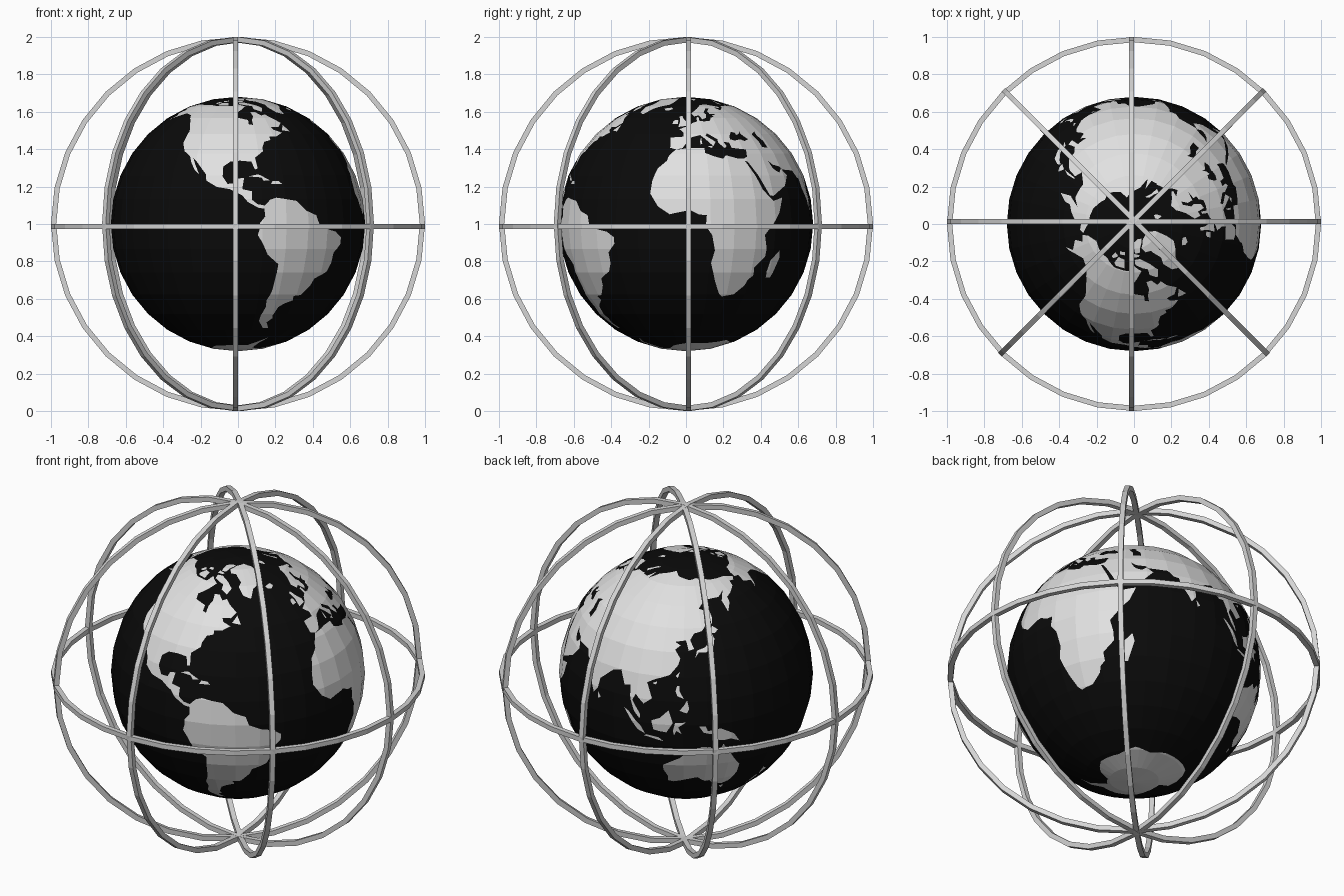
import bpy, bmesh, math
from mathutils import Vector, Matrix
from mathutils.geometry import delaunay_2d_cdt

CENTRE = Vector((0, 0, 1))
R = 0.68                      # globe radius
SEG, RINGS = 32, 16           # globe facets
STEP = 360 / SEG              # facet size in degrees


def material(name, value):
    m = bpy.data.materials.new(name)
    m.diffuse_color = (value, value, value, 1)
    return m


ocean_black = material("ocean_black", 0.003)
land_grey = material("land_light_grey", 0.75)
ring_grey = material("ring_grey", 0.66)


def finish(bm, name, mats):
    me = bpy.data.meshes.new(name)
    bm.to_mesh(me)
    bm.free()
    for m in mats:
        me.materials.append(m)
    ob = bpy.data.objects.new(name, me)
    bpy.context.collection.objects.link(ob)
    return ob


# Coastlines as rough (longitude, latitude) outlines
lands, seas = [], []


def land(*pts):
    lands.append(pts)


def sea(*pts):
    seas.append(pts)


# North America, upper and lower parts
land((-166, 68), (-156, 71), (-141, 70), (-128, 70), (-115, 68), (-96, 68), (-94, 72), (-85, 69),
     (-81, 68), (-87, 64), (-94, 60), (-92, 57), (-82, 55), (-82, 52), (-79, 51.5), (-79, 55),
     (-77, 58), (-78, 62), (-73, 62), (-69, 59), (-65, 60), (-62, 57), (-56, 53), (-60, 50),
     (-66, 50), (-65, 48), (-60, 46), (-65, 43.7), (-70, 43.5), (-70, 41.5), (-74, 40.5),
     (-76, 37), (-76, 35), (-81, 31.5), (-117, 32.5), (-121, 35), (-124.3, 40), (-124, 47),
     (-130, 54), (-136, 59), (-146, 61), (-152, 59), (-162, 55), (-157, 58.5), (-165, 61),
     (-161, 64.5), (-168, 65.5))
land((-81, 32), (-80, 26), (-81.5, 25.5), (-83, 29.5), (-89, 30), (-94, 29.5), (-97.5, 27),
     (-97.5, 22), (-95, 18.5), (-91, 18.7), (-90, 21), (-87, 21.3), (-88, 16), (-83.5, 15),
     (-83.5, 11), (-81, 9), (-77, 8.3), (-78, 7), (-80.5, 7.3), (-85.5, 10), (-88, 13), (-94, 16),
     (-100, 17), (-105.5, 20), (-106, 23), (-112.5, 30), (-114.5, 31.5), (-109.5, 23),
     (-112, 25), (-115, 29), (-117, 33))
# South America
land((-78, 8), (-75, 11), (-72, 12), (-62, 10.5), (-57, 6), (-51.5, 4), (-50, 0), (-44, -2.5),
     (-39, -3.5), (-35, -6), (-35, -9), (-39, -13), (-39, -18), (-41, -22), (-48, -25.5),
     (-49, -29), (-53.5, -34), (-58, -34.5), (-57, -37), (-62, -39), (-65, -41), (-67, -46),
     (-66, -48), (-69, -51), (-65.5, -55), (-70, -55), (-75, -50), (-75, -46), (-73, -41),
     (-73.5, -37), (-71.5, -32), (-70.3, -18.5), (-76, -14), (-79, -8), (-81, -5), (-80, -2),
     (-80, 0.5), (-77.5, 3.5))
# Africa
land((-6, 35.8), (3, 37), (10.5, 37), (10.5, 34), (15, 32.3), (20, 31), (22, 32.8), (29, 31),
     (32.5, 31.2), (32.5, 30), (35.5, 24), (37.5, 20), (39.5, 15.5), (43, 12), (44.5, 10.5),
     (51, 12), (48, 5), (43, -0.5), (39, -5), (40.5, -11), (40.5, -15), (35, -20), (35.5, -24),
     (33, -26), (32, -29), (27, -33.5), (20, -34.8), (18, -33), (15, -27), (12, -18),
     (13.5, -12), (12, -5), (9, -1), (9.5, 4), (6, 4.3), (2, 6.3), (-4, 5.2), (-7.5, 4.4),
     (-13, 8), (-17, 14), (-16.5, 20), (-14.5, 26), (-10, 30), (-9.5, 32))
# Europe and Asia Minor
land((-9, 37), (-9.5, 43), (-1.5, 43.5), (-1.5, 46), (-4.5, 48.5), (2, 51), (5, 53), (8.5, 54),
     (8.5, 57), (10.5, 57.5), (10.5, 54.5), (14, 54), (19, 54.5), (21, 57), (24, 57.5),
     (23.5, 59.2), (30, 60), (22, 60.2), (21.5, 63), (25.5, 65.5), (21.5, 65.5), (17, 61.5),
     (18.5, 60), (16.5, 56.5), (13, 55.5), (11, 59), (7, 58), (5, 61), (12, 65.5), (18, 69.5),
     (26, 71), (41, 67), (40, 66), (33, 66.7), (38, 64), (44, 66), (46, 68), (60, 69), (60, 36),
     (36, 36), (30.5, 36.5), (27, 37), (26.5, 40), (23, 40.5), (24, 38), (22.5, 36.7),
     (19.5, 40), (19.5, 42), (13.5, 45.5), (12.5, 44), (18, 40.5), (16, 38), (12, 42),
     (9, 44.4), (3, 43), (0, 39.5), (-2, 36.8), (-5.5, 36))
sea((28, 42), (28.5, 44), (31, 46.5), (33.5, 46), (33.5, 44.5), (36, 45), (38, 47),
    (37.5, 45), (41.5, 42), (38, 41), (35, 42), (31, 41.2))
sea((47, 45), (52, 46.8), (51, 44.5), (54, 41), (54, 37), (49.5, 37.5), (49.5, 40.5))
# Northern Asia, with the tip that crosses the date line
land((58, 68.5), (68, 68.5), (72, 73), (73, 68), (80, 73), (100, 76.5), (105, 77.5), (113, 74),
     (130, 71.5), (140, 72.5), (160, 69.8), (180, 68.8), (180, 65.3), (178, 62.5), (170, 60),
     (163, 58), (162, 55), (157, 51), (156, 57), (163, 62), (155, 59.3), (142, 59.3),
     (135, 54.7), (141, 53), (140, 48), (135, 43.5), (130, 42.5), (127.5, 39.5), (129.5, 35.3),
     (126.5, 34.5), (125, 39.5), (121.5, 39), (118, 38.5), (58, 36))
land((-180, 68.8), (-170, 66), (-174, 64.5), (-180, 65.3))
# Southern Asia and Arabia
land((118, 39), (122, 37), (119, 35), (122, 31), (121, 28), (117, 23.3), (110, 21), (106, 19),
     (109, 12), (105, 9), (101, 13), (99.5, 10), (103.5, 4), (103.5, 1.5), (100.5, 5),
     (98.5, 10), (97.5, 16.5), (94.5, 16), (91.5, 22.5), (87, 21.3), (80.3, 15.5), (80, 11),
     (77.5, 8), (73, 17), (72.5, 21), (69.5, 21.5), (67, 25), (57, 25.5), (56, 27), (51, 28),
     (48.5, 30), (50, 26.5), (51.5, 25), (54, 24), (56.3, 26), (59.5, 22.5), (55, 17.5),
     (45, 12.8), (43, 13), (39, 21), (35, 28), (34, 29.5), (32.5, 30), (32.5, 31.2),
     (34.5, 32), (36, 36.5), (58, 40))
# Arctic islands
land((-73, 78.5), (-60, 82), (-32, 83.5), (-18, 80), (-20, 74), (-23, 70), (-38, 65.5),
     (-43, 60), (-50, 62), (-54, 67), (-51, 70), (-58, 75.5), (-68, 76))
land((-62, 66), (-66, 62.5), (-73, 65), (-73, 68), (-88, 71), (-89, 73.5), (-80, 73.7), (-68, 70))
land((-62, 82.5), (-75, 83), (-92, 81.5), (-88, 76.5), (-79, 76.5), (-75, 79))
land((-117, 70), (-115, 73.3), (-105, 73), (-102, 69), (-114, 69))
land((-125, 72), (-123, 74.5), (-116, 73.5), (-121, 71.5))
land((-117, 76), (-108, 76.5), (-106, 75), (-115, 74.7))
land((-92, 76.5), (-80, 75.5), (-82, 74.6), (-92, 74.7))
land((11, 79), (16, 76.7), (22, 78.5), (25, 80.2), (15, 80))
land((52, 71.5), (57, 70.6), (60, 74), (68, 76.8), (60, 76))
# Atlantic, Mediterranean and Caribbean islands
land((-24, 65.5), (-22, 64), (-18.5, 63.4), (-14, 65), (-16, 66.5), (-21, 66))
land((-5.5, 50), (1, 51), (1.5, 52.8), (-2, 56), (-3, 58.5), (-5.5, 58), (-4.5, 54), (-5, 52))
land((-10, 52), (-6, 52.3), (-6, 54.8), (-8.5, 55), (-10, 54))
land((8.5, 39), (9.6, 39.2), (9.4, 43), (8.5, 41))
land((12.5, 38), (15, 36.8), (15.5, 38.2))
land((-85, 22), (-80, 23), (-74.3, 20.2), (-77.5, 19.9), (-78.5, 21.5))
land((-74, 18.3), (-68.5, 18.5), (-70, 19.8), (-73, 19.9))
land((-59, 47.7), (-53, 46.8), (-55.5, 51.5))
# Indian Ocean and Pacific islands
land((44, -25), (47, -25), (50.3, -15.5), (49.3, -12), (44.3, -16.5), (43.3, -22))
land((80, 9.5), (82, 7), (80.5, 6))
land((130, 31.2), (132, 33.7), (136, 33.5), (140.5, 35.5), (142, 39.5), (141, 41.5),
     (139.5, 39), (136, 36), (131, 34.5))
land((140, 42), (143, 42), (145.3, 43.5), (142, 45.5))
land((142, 46), (143.5, 49), (143, 54), (142, 53))
land((120, 23), (121, 22), (122, 25))
land((108.5, 19), (110.5, 18.5), (111, 20))
land((120, 16), (121, 13.8), (124, 12.7), (122, 16), (122, 18.5), (120.7, 18.5))
land((122, 7), (125.5, 5.8), (126.5, 8), (125.5, 12), (124, 9.5))
land((109, 1.5), (110, -3), (116, -4), (119, 1), (117, 7), (113, 3.2))
land((95.3, 5.6), (98, 4.2), (104, -2), (106, -5.8), (102.5, -4))
land((105.3, -6.7), (114.5, -8.6), (112.5, -6.8), (106.5, -6))
land((119.5, -5.5), (120.5, -3), (123, -4.5), (121.5, -1), (125, 1.5), (120, 1), (119, -3))
land((131, -0.8), (134, -0.9), (135, -3.3), (141, -2.6), (147.5, -6), (150.5, -10.5),
     (146, -8.5), (143, -9), (138, -8.2), (138, -5.5), (133, -4))
# Australia, Tasmania, New Zealand
land((113.7, -22.5), (122, -18), (126, -14), (129.5, -15), (132, -11.5), (136.7, -12),
     (135.5, -15), (140.5, -17.5), (142.5, -10.8), (145.5, -15), (149, -20.5), (153, -25.5),
     (153, -31), (150, -37.5), (146.5, -39), (140.5, -38), (138, -34.5), (135.5, -34.8),
     (131, -31.5), (124, -33), (118, -35), (115, -34), (115.5, -31), (113.5, -26))
land((145, -41), (148.2, -41), (147, -43.5))
land((173, -34.5), (178.3, -37.8), (175, -41.5), (174, -39.2))
land((172.7, -40.6), (174, -42), (169, -46.6), (166.5, -46))
# Antarctica
land((-180, -78), (-158, -77.5), (-130, -74), (-100, -73), (-75, -73), (-67, -68), (-57, -63.3),
     (-62, -68), (-61, -74), (-60, -77), (-36, -78), (-20, -73.5), (0, -70), (30, -69.5),
     (52, -66), (70, -68.5), (88, -66.5), (110, -66.3), (135, -66), (160, -69.5), (170, -72),
     (164, -77.5), (180, -78), (180, -90), (-180, -90))


def inside(x, y, poly):
    hit = False
    for (x1, y1), (x2, y2) in zip(poly, poly[1:] + poly[:1]):
        if (y1 > y) != (y2 > y) and x < x1 + (y - y1) * (x2 - x1) / (y2 - y1):
            hit = not hit
    return hit


def corner(i, j):
    lon, lat = math.radians(i * STEP - 180), math.radians(j * STEP - 90)
    return R * Vector((math.cos(lat) * math.cos(lon), math.cos(lat) * math.sin(lon), math.sin(lat)))


def on_facet(lon, lat):
    """Place a map point on the flat facet of the low-poly globe."""
    u, v = (lon + 180) / STEP, (lat + 90) / STEP
    i, j = max(0, min(int(u), SEG - 1)), max(0, min(int(v), RINGS - 1))
    low = corner(i, j).lerp(corner(i + 1, j), u - i)
    high = corner(i, j + 1).lerp(corner(i + 1, j + 1), u - i)
    return CENTRE + low.lerp(high, v - j)


# Globe: facet grid cut along the coastlines on the flat map, then wrapped
pts, edges = [], []
for j in range(RINGS + 1):
    for i in range(SEG + 1):
        n = len(pts)
        pts.append(Vector((i * STEP - 180, j * STEP - 90)))
        if i < SEG:
            edges.append((n, n + 1))
        if j < RINGS:
            edges.append((n, n + SEG + 1))
for poly in lands + seas:
    n, k = len(pts), len(poly)
    pts += [Vector(p) for p in poly]
    edges += [(n + a, n + (a + 1) % k) for a in range(k)]
flat, _, tris = delaunay_2d_cdt(pts, edges, [], 0, 1e-4)[:3]

bm = bmesh.new()
verts = [bm.verts.new(on_facet(p.x, p.y)) for p in flat]
for t in tris:
    x, y = (sum(flat[a][c] for a in t) / len(t) for c in (0, 1))
    face = bm.faces.new([verts[a] for a in t])
    is_land = any(inside(x, y, p) for p in lands) and not any(inside(x, y, p) for p in seas)
    face.material_index = int(is_land)
bmesh.ops.remove_doubles(bm, verts=bm.verts[:], dist=1e-5)
finish(bm, "globe", [ocean_black, land_grey])


# Cage rings: square-section hoops, each lying to one side of its plane
def hoop(name, rotation, sides=32, outer=1.0, w=0.028):
    bm = bmesh.new()
    section = [(outer, 0), (outer - w, 0), (outer - w, -w), (outer, -w)]
    loops = []
    for s in range(sides):
        a = math.tau * s / sides
        loops.append([bm.verts.new((r * math.cos(a), r * math.sin(a), z)) for r, z in section])
    for s in range(sides):
        p, q = loops[s], loops[(s + 1) % sides]
        for k in range(4):
            m = (k + 1) % 4
            bm.faces.new((p[k], p[m], q[m], q[k]))
    bmesh.ops.recalc_face_normals(bm, faces=bm.faces[:])
    bm.transform(Matrix.Translation(CENTRE) @ rotation)
    finish(bm, name, [ring_grey])


hoop("equator_ring", Matrix.Identity(4))
for n, deg in enumerate((-45, 0, 45, 90)):
    turn = Matrix.Rotation(math.radians(deg), 4, 'Z') @ Matrix.Rotation(math.pi / 2, 4, 'X')
    hoop(f"meridian_ring_{n + 1}", turn)
